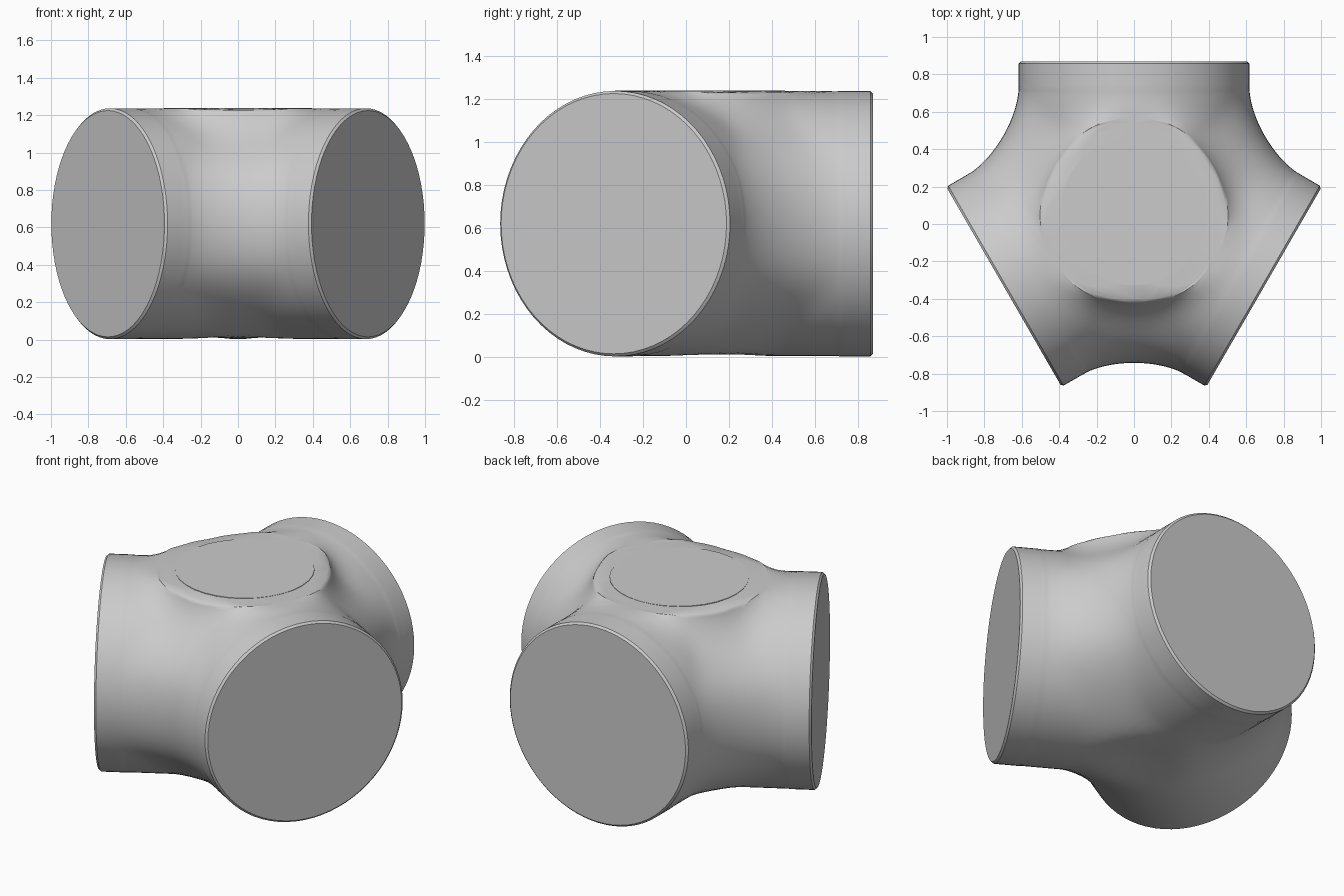
import bpy, bmesh, math
from mathutils import Vector, Matrix

cube = bpy.data.objects.get("Cube")
if cube:
    bpy.data.objects.remove(cube, do_unlink=True)

R = 0.617          # pipe radius
LENGTH = 0.803     # centre to pipe end
RIM = 0.012        # chamfer at pipe ends
CENTRE = Vector((0, 0.066, R + 0.003))
SIDES, ROWS = 72, 40
ANGLES = [math.radians(a) for a in (90, 210, 330)]
AXES = [Vector((math.cos(a), math.sin(a), 0)) for a in ANGLES]

grey = bpy.data.materials.new("light grey")
grey.use_nodes = True
colour = (0.6, 0.6, 0.6, 1)
grey.diffuse_color = colour
grey.node_tree.nodes["Principled BSDF"].inputs["Base Color"].default_value = colour


def blend(a, b, k):
    h = max(k - abs(a - b), 0) / k
    return min(a, b) - h * h * k / 4


def field(p):
    """Distance to the three pipes and the upright hub, softly joined."""
    d = sorted((p - ax * max(p.dot(ax), 0)).length - R for ax in AXES)
    # The fillet between pipes is widest at mid height
    t = min(max((abs(p.z) - 0.2) / 0.4, 0), 1)
    k = 0.297 - 0.19 * t * t * (3 - 2 * t)
    pipes = blend(blend(d[0], d[1], k), d[2], k)
    hub = Vector((p.x, p.y, min(p.z, 0))).length - 0.475
    return blend(pipes, hub, 0.16) if p.z > 0 else pipes


def settle(p):
    """Move a point onto the blended surface, then flatten top and bottom."""
    e = 0.002
    for _ in range(6):
        f = field(p)
        if abs(f) < 1e-4:
            break
        g = Vector([(field(p + s) - field(p - s)) / (2 * e)
                    for s in (Vector((e, 0, 0)), Vector((0, e, 0)), Vector((0, 0, e)))])
        p = p - g * (f / max(g.length_squared, 0.1))
    dip = 0.02 * max(0, 1 - math.hypot(p.x, p.y) / 0.35)
    p.z = max(min(p.z, R), -R + dip)
    return p


def finish(name, bm):
    mesh = bpy.data.meshes.new(name)
    bm.to_mesh(mesh)
    bm.free()
    mesh.materials.append(grey)
    obj = bpy.data.objects.new(name, mesh)
    bpy.context.collection.objects.link(obj)
    obj.location = CENTRE
    return obj


# Pipe junction: each pipe runs from its mitre seam to a chamfered closed end
bm = bmesh.new()
for angle in ANGLES:
    turn = Matrix.Rotation(angle, 3, 'Z')
    rings = [[] for _ in range(ROWS + 2)]
    for s in range(SIDES):
        t = 2 * math.pi * s / SIDES
        v, z = R * math.cos(t), R * math.sin(t)
        start = abs(v) / math.sqrt(3)
        for i in range(ROWS + 1):
            u = start + (LENGTH - RIM - start) * i / ROWS
            p = turn @ Vector((u, v, z))
            rings[i].append(bm.verts.new(settle(p) if i < ROWS else p))
        k = (R - RIM) / R
        rings[-1].append(bm.verts.new(turn @ Vector((LENGTH, v * k, z * k))))
    for a, b in zip(rings, rings[1:]):
        for s in range(SIDES):
            n = (s + 1) % SIDES
            bm.faces.new((a[s], a[n], b[n], b[s]))
    bm.faces.new(rings[-1])
bmesh.ops.remove_doubles(bm, verts=bm.verts, dist=0.0005)
bmesh.ops.recalc_face_normals(bm, faces=bm.faces)

# Soften the hub edge and the seams, away from the pipe ends
middle = [v for v in bm.verts if max(v.co.dot(ax) for ax in AXES) < 0.65]
for _ in range(3):
    bmesh.ops.smooth_vert(bm, verts=middle, factor=0.5,
                          use_axis_x=True, use_axis_y=True, use_axis_z=True)
junction = finish("pipe_junction", bm)
bpy.context.view_layer.objects.active = junction
junction.select_set(True)
bpy.ops.object.shade_smooth_by_angle(angle=math.radians(40))
junction.select_set(False)

# Thin round plate on the flat top of the hub
bm = bmesh.new()
bmesh.ops.create_cone(bm, cap_ends=True, segments=32, radius1=0.395, radius2=0.395,
                      depth=0.004, matrix=Matrix.Translation((0, 0, R - 0.001)))
finish("hub_plate", bm)
